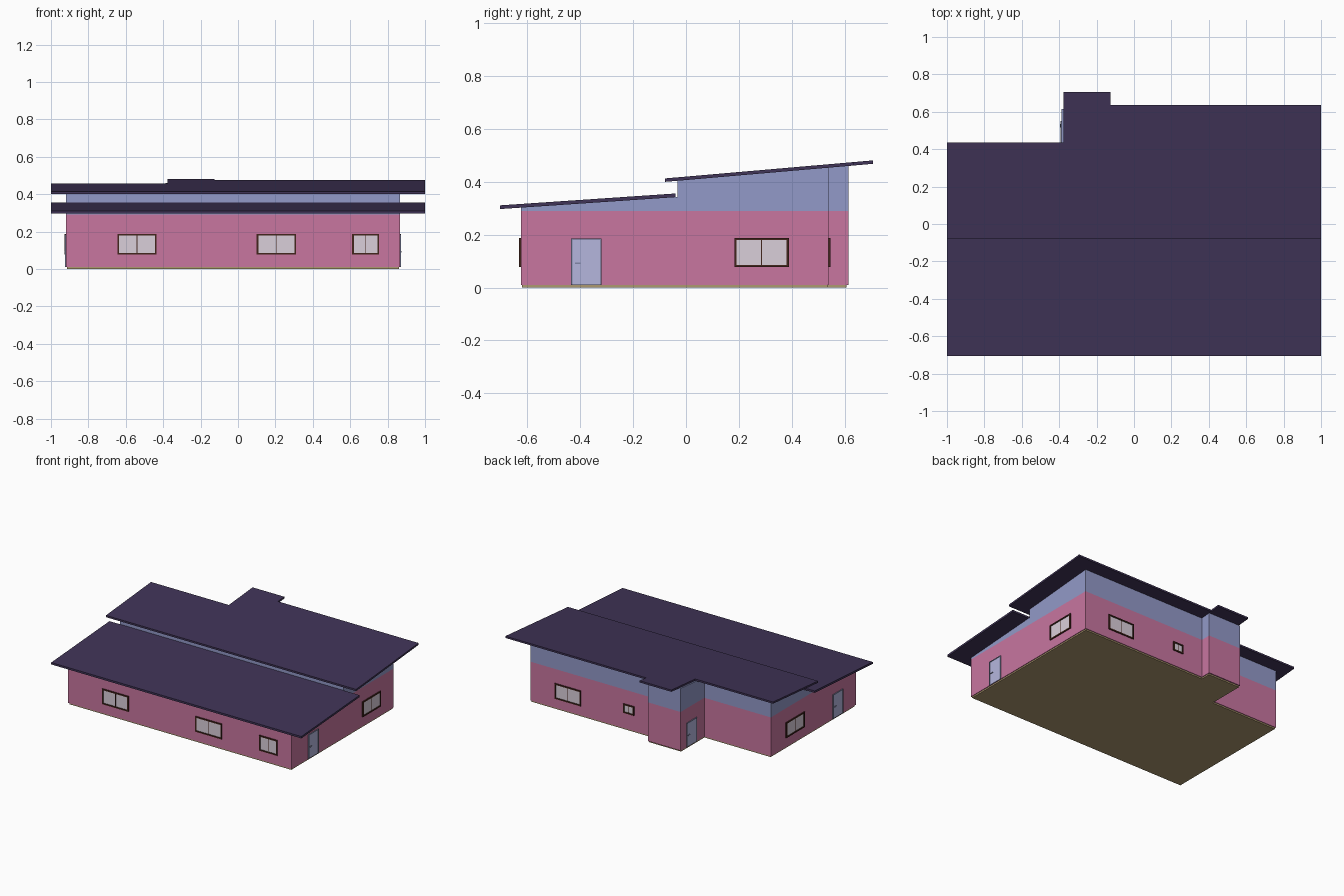
import bpy, bmesh

if "Cube" in bpy.data.objects:
    bpy.data.objects.remove(bpy.data.objects["Cube"])


def material(name, rgb):
    m = bpy.data.materials.new(name)
    m.diffuse_color = (*rgb, 1)
    m.use_nodes = True
    m.node_tree.nodes["Principled BSDF"].inputs["Base Color"].default_value = m.diffuse_color
    return m


PINK = material("pink_wall", (0.58, 0.18, 0.35))
BLUE = material("blue_wall", (0.29, 0.32, 0.58))
ROOF = material("roof", (0.051, 0.034, 0.095))
SLAB = material("slab", (0.42, 0.32, 0.16))
WOOD = material("frame_wood", (0.055, 0.018, 0.012))
GLASS = material("glass", (0.70, 0.62, 0.70))
DOOR = material("door", (0.46, 0.47, 0.73))
TRIM = material("door_trim", (0.22, 0.24, 0.38))


def finish(name, bm, mat):
    bmesh.ops.recalc_face_normals(bm, faces=bm.faces)
    me = bpy.data.meshes.new(name)
    bm.to_mesh(me)
    bm.free()
    me.materials.append(mat)
    ob = bpy.data.objects.new(name, me)
    bpy.context.collection.objects.link(ob)
    return ob


def prism(name, pts, low, high, mat):
    """Footprint extruded between two heights, each a function of y."""
    bm = bmesh.new()
    a = [bm.verts.new((x, y, low(y))) for x, y in pts]
    b = [bm.verts.new((x, y, high(y))) for x, y in pts]
    bm.faces.new(a)
    bm.faces.new(b)
    for i in range(len(pts)):
        j = (i + 1) % len(pts)
        bm.faces.new((a[i], a[j], b[j], b[i]))
    return finish(name, bm, mat)


def slope(y0, z0, y1, z1):
    return lambda y: z0 + (z1 - z0) * (y - y0) / (y1 - y0)


def flat(z):
    return lambda y: z


def outline(x0, x1, y0, left_y, bump_y, right_y, b0, b1):
    """Plan with a stepped back edge and a porch bump."""
    return [(x0, y0), (x1, y0), (x1, right_y), (b1, right_y),
            (b1, bump_y), (b0, bump_y), (b0, left_y), (x0, left_y)]


# Slab and walls
X0, X1, YF, STEP = -0.92, 0.865, -0.625, -0.033
front_under = slope(-0.705, 0.297, -0.04, 0.342)
back_under = slope(-0.08, 0.400, 0.705, 0.468)
prism("floor_slab", outline(-0.915, 0.86, -0.62, 0.34, 0.607, 0.535, -0.385, -0.13),
      flat(0), flat(0.012), SLAB)
prism("lower_walls", outline(X0, X1, YF, 0.345, 0.615, 0.54, -0.388, -0.125),
      flat(0.01), flat(0.29), PINK)
prism("upper_walls_front", [(X0, YF), (X1, YF), (X1, STEP), (X0, STEP)],
      flat(0.29), front_under, BLUE)
prism("upper_walls_back", outline(X0, X1, STEP, 0.345, 0.615, 0.54, -0.388, -0.125),
      flat(0.29), back_under, BLUE)

# Two sloping roofs
prism("front_roof", [(-1, -0.705), (1, -0.705), (1, -0.04), (-1, -0.04)],
      front_under, lambda y: front_under(y) + 0.014, ROOF)
prism("back_roof", outline(-1, 1, -0.08, 0.435, 0.707, 0.635, -0.378, -0.125),
      back_under, lambda y: back_under(y) + 0.013, ROOF)


def panel(name, axis, sign, plane, boxes, mat):
    """Boxes (u0, u1, z0, z1, depth) standing proud of a wall plane."""
    bm = bmesh.new()
    for u0, u1, z0, z1, depth in boxes:
        near, far = plane - sign * 0.004, plane + sign * depth
        rings = []
        for d in (near, far):
            rings.append([bm.verts.new((u, d, z) if axis == "y" else (d, u, z))
                          for u, z in ((u0, z0), (u1, z0), (u1, z1), (u0, z1))])
        a, b = rings
        bm.faces.new(a)
        bm.faces.new(b)
        for i in range(4):
            j = (i + 1) % 4
            bm.faces.new((a[i], a[j], b[j], b[i]))
    return finish(name, bm, mat)


def window(name, axis, sign, plane, u0, u1, z0=0.077, z1=0.188):
    t, m = 0.009, (u0 + u1) / 2
    panel(name + "_frame", axis, sign, plane, [
        (u0, u1, z0, z0 + t, 0.007), (u0, u1, z1 - t, z1, 0.007),
        (u0, u0 + t, z0 + t, z1 - t, 0.007), (u1 - t, u1, z0 + t, z1 - t, 0.007),
        (m - 0.002, m + 0.002, z0 + t, z1 - t, 0.004)], WOOD)
    panel(name + "_glass", axis, sign, plane,
          [(u0 + t, u1 - t, z0 + t, z1 - t, 0.002)], GLASS)


def door(name, axis, sign, plane, u0, u1, handle):
    t, z0, z1 = 0.006, 0.01, 0.185
    panel(name + "_trim", axis, sign, plane, [
        (u0, u0 + t, z0, z1, 0.006), (u1 - t, u1, z0, z1, 0.006),
        (u0 + t, u1 - t, z1 - t, z1, 0.006)], TRIM)
    panel(name + "_leaf", axis, sign, plane, [(u0 + t, u1 - t, z0, z1 - t, 0.003)], DOOR)
    panel(name + "_handle", axis, sign, plane,
          [(handle - 0.01, handle + 0.01, 0.089, 0.095, 0.008)], TRIM)


# Windows
for i, (a, b) in enumerate([(-0.645, -0.435), (0.10, 0.31), (0.61, 0.755)]):
    window(f"front_window_{i + 1}", "y", -1, YF, a, b)
window("right_window", "x", 1, X1, 0.183, 0.39)
window("left_window", "x", -1, X0, -0.035, 0.175)
window("back_window", "y", 1, 0.54, 0.46, 0.67)
window("small_back_window", "y", 1, 0.54, 0.035, 0.12, 0.122, 0.188)

# Doors
door("right_door", "x", 1, X1, -0.435, -0.32, -0.41)
door("left_door", "x", -1, X0, -0.475, -0.36, -0.385)
door("porch_door", "x", -1, -0.388, 0.435, 0.55, 0.525)
